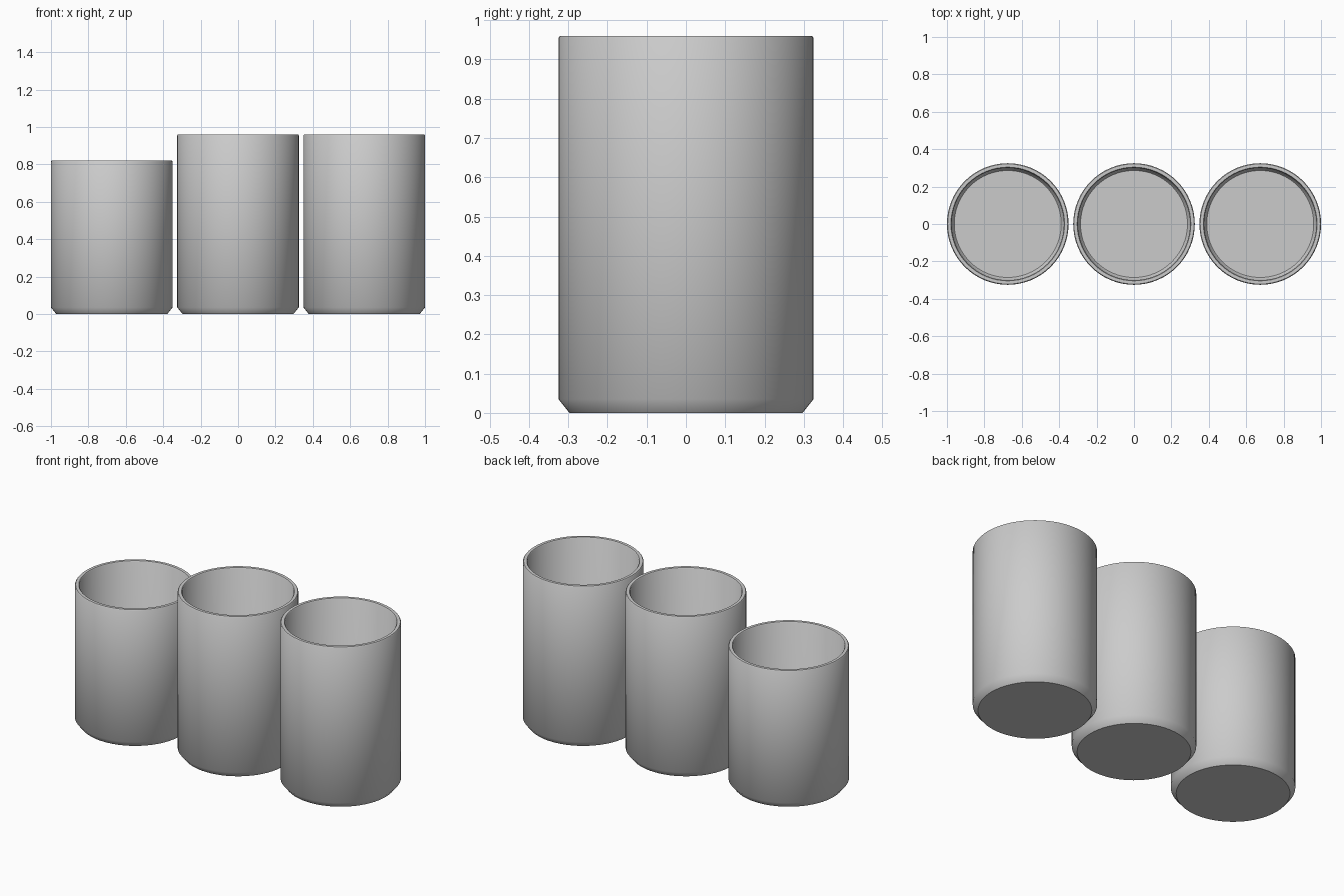
import bpy, bmesh, math

cube = bpy.data.objects.get("Cube")
if cube:
    bpy.data.objects.remove(cube, do_unlink=True)

SEGMENTS = 64

grey = bpy.data.materials.new("plain_grey")
grey.use_nodes = True
colour = (0.6, 0.6, 0.6, 1)
grey.diffuse_color = colour
grey.node_tree.nodes["Principled BSDF"].inputs["Base Color"].default_value = colour


def make_cup(name, x, height):
    """Lathe a hollow open cup with a bevelled foot and a softened rim."""
    profile = [
        (0.297, 0), (0.325, 0.035),                            # foot bevel
        (0.325, height - 0.005), (0.321, height),              # outer wall
        (0.304, height), (0.300, height - 0.005),              # rim
        (0.300, 0.045), (0.286, 0.027),                        # inner wall
    ]
    bm = bmesh.new()
    rings = []
    for r, z in profile:
        angles = [2 * math.pi * i / SEGMENTS for i in range(SEGMENTS)]
        rings.append([bm.verts.new((r * math.cos(a), r * math.sin(a), z)) for a in angles])
    # Walls between neighbouring rings
    for low, high in zip(rings, rings[1:]):
        for i in range(SEGMENTS):
            j = (i + 1) % SEGMENTS
            bm.faces.new((low[i], low[j], high[j], high[i]))
    # Underside and inner floor
    bm.faces.new(rings[0][::-1])
    bm.faces.new(rings[-1])

    mesh = bpy.data.meshes.new(name)
    bm.to_mesh(mesh)
    bm.free()
    mesh.materials.append(grey)
    cup = bpy.data.objects.new(name, mesh)
    cup.location.x = x
    bpy.context.collection.objects.link(cup)

    bpy.ops.object.select_all(action="DESELECT")
    cup.select_set(True)
    bpy.context.view_layer.objects.active = cup
    bpy.ops.object.shade_smooth_by_angle(angle=math.radians(42))


make_cup("right_short_cup", -0.675, 0.82)
make_cup("middle_tall_cup", 0, 0.96)
make_cup("left_tall_cup", 0.675, 0.96)
